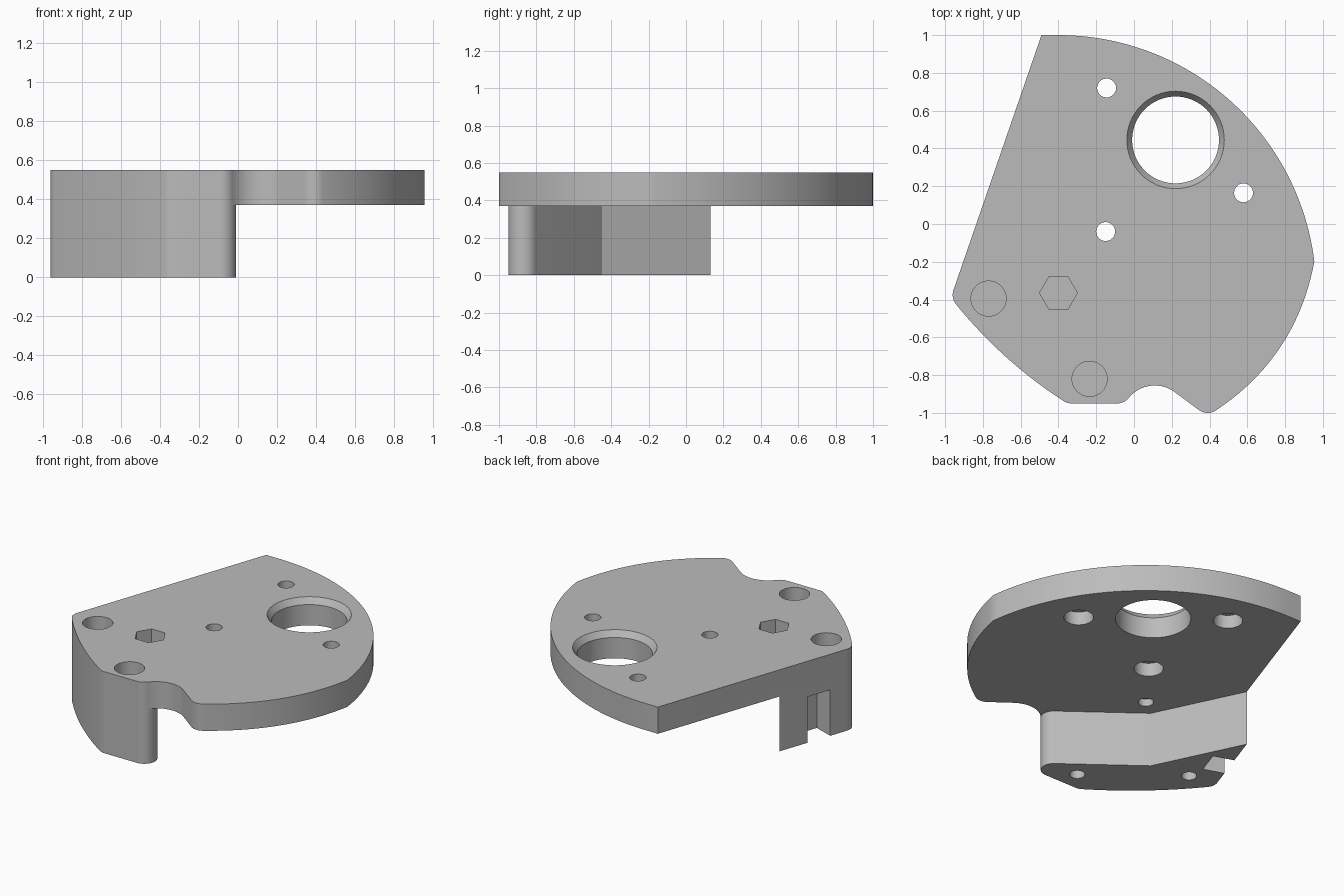
import bpy, bmesh
from math import sin, cos, radians, atan2, pi
from mathutils import Vector, Matrix

cube = bpy.data.objects.get("Cube")
if cube:
    bpy.data.objects.remove(cube, do_unlink=True)

TOP, UNDER = 0.55, 0.37       # plate top and plate underside


def arc(cx, cy, r, a0, a1, n=12):
    """Points on a circle between two angles in degrees."""
    angles = [radians(a0 + (a1 - a0) * i / n) for i in range(n + 1)]
    return [(cx + r * cos(a), cy + r * sin(a)) for a in angles]


def bow(p, q, sag, n=20):
    """Inner points of a shallow arc bulging to the right of p -> q."""
    p, q = Vector(p), Vector(q)
    d = q - p
    out = Vector((d.y, -d.x)).normalized()
    return [tuple(p + d * t + out * sag * 4 * t * (1 - t))
            for t in (i / n for i in range(1, n))]


def finish(name, bm):
    bmesh.ops.recalc_face_normals(bm, faces=bm.faces)
    mesh = bpy.data.meshes.new(name)
    bm.to_mesh(mesh)
    bm.free()
    ob = bpy.data.objects.new(name, mesh)
    bpy.context.collection.objects.link(ob)
    return ob


def prism(name, points, z0, z1):
    bm = bmesh.new()
    face = bm.faces.new([bm.verts.new((x, y, z0)) for x, y in points])
    ext = bmesh.ops.extrude_face_region(bm, geom=[face])
    verts = [g for g in ext["geom"] if isinstance(g, bmesh.types.BMVert)]
    bmesh.ops.translate(bm, verts=verts, vec=(0, 0, z1 - z0))
    return finish(name, bm)


def drill(name, x, y, r, z0, z1, sides=40, r_top=None):
    bm = bmesh.new()
    bmesh.ops.create_cone(bm, cap_ends=True, segments=sides, radius1=r,
                          radius2=r_top or r, depth=z1 - z0,
                          matrix=Matrix.Translation((x, y, (z0 + z1) / 2)))
    if sides == 6:            # points of the hexagon lie along x
        bmesh.ops.rotate(bm, verts=bm.verts, cent=(x, y, 0),
                         matrix=Matrix.Rotation(pi / 6 if abs(bm.verts[:][0].co.x - x) < 0.01 else 0, 3, "Z"))
    return finish(name, bm)


def cut(body, cutter):
    cutter.hide_render = True
    mod = body.modifiers.new(cutter.name, "BOOLEAN")
    mod.operation, mod.solver, mod.object = "DIFFERENCE", "EXACT", cutter
    bpy.context.view_layer.objects.active = body
    bpy.ops.object.modifier_apply(modifier=mod.name)
    bpy.data.objects.remove(cutter, do_unlink=True)


# Outline of the plate, counter-clockwise from the back corner
left = arc(-0.88, -0.375, 0.08, 161, 219)
front = arc(-0.33, -0.87, 0.08, 237, 270)
shoulder = arc(-0.09, -0.87, 0.08, 270, 321)
scoop = arc(0.11, -1.033, 0.178, 141, 50, 16)[1:]
toe = arc(0.39, -0.92, 0.08, 230, 302)
sweep = arc(-0.4, -0.365, 1.365, 7, 90, 48)
outline = ([(-0.49, 1.0)] + left + bow(left[-1], front[0], 0.03) + front
           + shoulder + scoop + toe + bow(toe[-1], sweep[0], 0.1) + sweep)
body = prism("mounting_plate", outline, 0, TOP)

# Clear everything under the plate except the foot block
clearance = (arc(-0.09, -0.87, 0.08, -38, 53, 16)
             + [(-0.51, -0.45), (-0.93, 0.42), (-0.93, 2), (2, 2), (2, -2), (0.1, -2)])
cut(body, prism("clearance_cutter", clearance, -0.5, UNDER))

# Large chamfered bore
cut(body, drill("bore_cutter", 0.22, 0.445, 0.23, -0.5, 1, 64))
cut(body, drill("chamfer_cutter", 0.22, 0.445, 0.223, 0.50, 0.57, 64, 0.272))

# Three through holes, counterbored from below
for x, y in [(-0.145, 0.72), (0.58, 0.165), (-0.15, -0.04)]:
    cut(body, drill("hole_cutter", x, y, 0.05, -0.5, 1))
    cut(body, drill("counterbore_cutter", x, y, 0.09, 0.3, 0.46))

# Blind screw head pockets above, screw holes below
for x, y in [(-0.77, -0.395), (-0.235, -0.82)]:
    cut(body, drill("pocket_cutter", x, y, 0.093, UNDER, 1))
    cut(body, drill("screw_cutter", x, y, 0.047, -0.5, 0.36))

# Hexagonal nut pocket and the hole beneath it
cut(body, drill("nut_cutter", -0.4, -0.365, 0.1, 0.43, 1, 6))
cut(body, drill("nut_hole_cutter", -0.4, -0.365, 0.047, 0.2, 0.42))

# Slot in the slanted side of the foot block
wall = Vector((-0.49, 1.0)) - Vector(left[0])
slot = Vector((-0.887, -0.15))
along = wall.normalized()
inward = Vector((along.y, -along.x))
corners = [slot + along * a * 0.085 + inward * b * 0.14
           for a, b in [(-1, -1), (1, -1), (1, 1), (-1, 1)]]
cut(body, prism("slot_cutter", [tuple(c) for c in corners], -0.5, 0.31))

# Single grey finish
grey = bpy.data.materials.new("plain_grey")
colour = (0.5, 0.5, 0.5, 1)
grey.use_nodes = True
grey.diffuse_color = colour
grey.node_tree.nodes["Principled BSDF"].inputs["Base Color"].default_value = colour
body.data.materials.clear()
body.data.materials.append(grey)

bpy.ops.object.select_all(action="DESELECT")
body.select_set(True)
bpy.context.view_layer.objects.active = body
bpy.ops.object.shade_smooth_by_angle(angle=radians(25))
